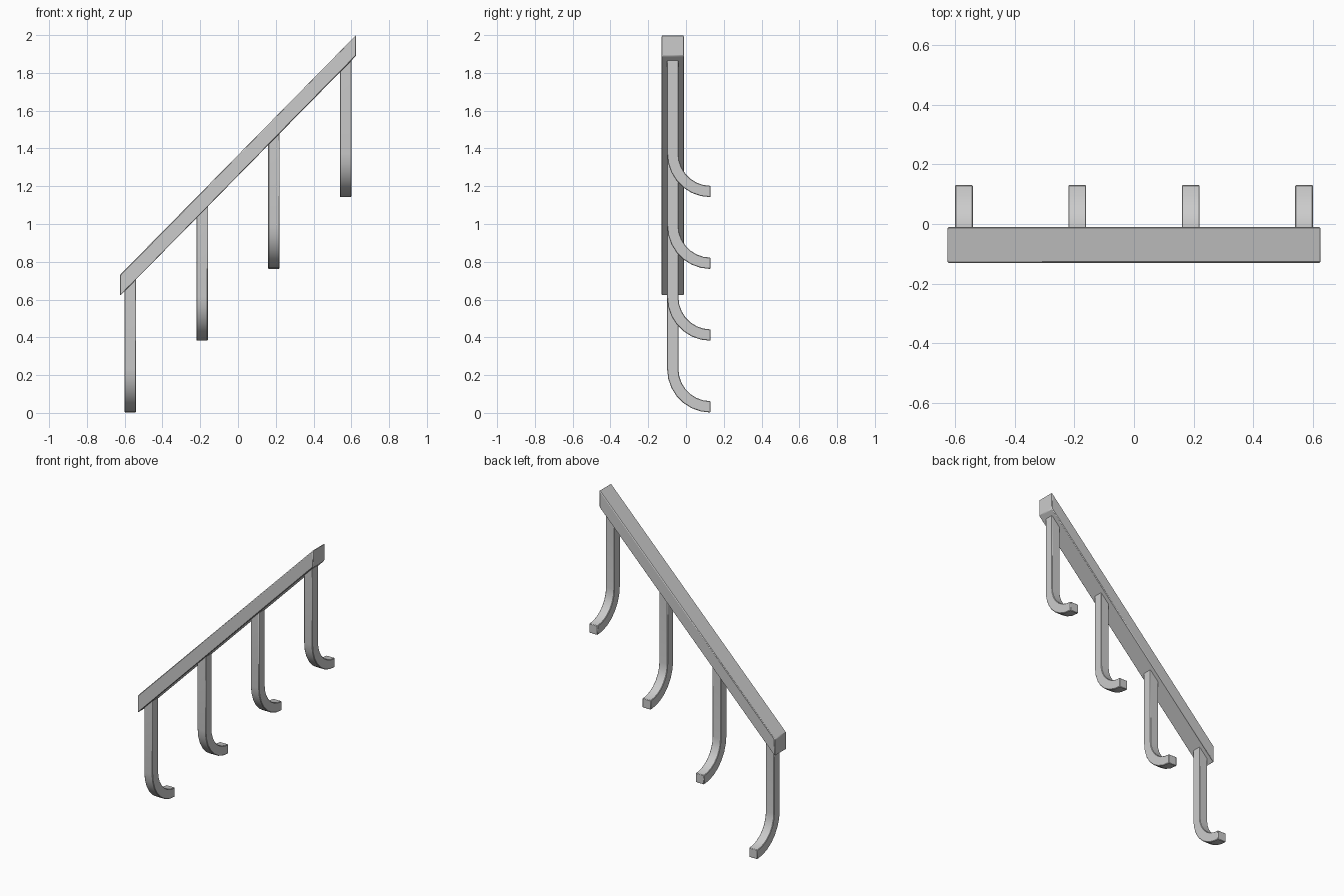
import bpy, bmesh
from math import cos, sin, pi

if "Cube" in bpy.data.objects:
    bpy.data.objects.remove(bpy.data.objects["Cube"])


def prism(name, loop_a, loop_b, bevel):
    """Solid joining two matching outlines, with slightly softened edges."""
    bm = bmesh.new()
    a = [bm.verts.new(p) for p in loop_a]
    b = [bm.verts.new(p) for p in loop_b]
    bm.faces.new(a)
    bm.faces.new(b[::-1])
    n = len(a)
    for i in range(n):
        bm.faces.new((a[i], b[i], b[(i + 1) % n], a[(i + 1) % n]))
    bmesh.ops.recalc_face_normals(bm, faces=bm.faces)
    mesh = bpy.data.meshes.new(name)
    bm.to_mesh(mesh)
    bm.free()
    ob = bpy.data.objects.new(name, mesh)
    bpy.context.collection.objects.link(ob)
    mod = ob.modifiers.new("soft_edges", 'BEVEL')
    mod.width = bevel
    mod.segments = 1
    bpy.ops.object.select_all(action='DESELECT')
    ob.select_set(True)
    bpy.context.view_layer.objects.active = ob
    bpy.ops.object.shade_smooth_by_angle()
    return ob


def rail_bottom(x):
    return 0.62 + (x + 0.625) * 1.27 / 1.25


# Sloping handrail with plumb-cut ends
profile = [(-0.625, 0.62), (0.625, 1.89), (0.625, 2.0), (-0.625, 0.73)]
prism("handrail",
      [(x, -0.13, z) for x, z in profile],
      [(x, -0.01, z) for x, z in profile], 0.004)

# Square posts, each curving back to the wall at its foot
R_OUT, R_IN, SEGS = 0.23, 0.17, 7
CY = 0.13
for i in range(4):
    x, base = -0.57 + 0.38 * i, 0.002 + 0.38 * i

    def side(px):
        cz = base + R_OUT
        top = rail_bottom(px) + 0.01
        arc = [pi + pi / 2 * k / SEGS for k in range(SEGS + 1)]
        outer = [(px, CY + R_OUT * cos(t), cz + R_OUT * sin(t)) for t in arc]
        inner = [(px, CY + R_IN * cos(t), cz + R_IN * sin(t)) for t in arc]
        return ([(px, CY - R_OUT, top)] + outer + inner[::-1]
                + [(px, CY - R_IN, top)])

    prism(f"post_{i + 1}", side(x - 0.03), side(x + 0.03), 0.003)
